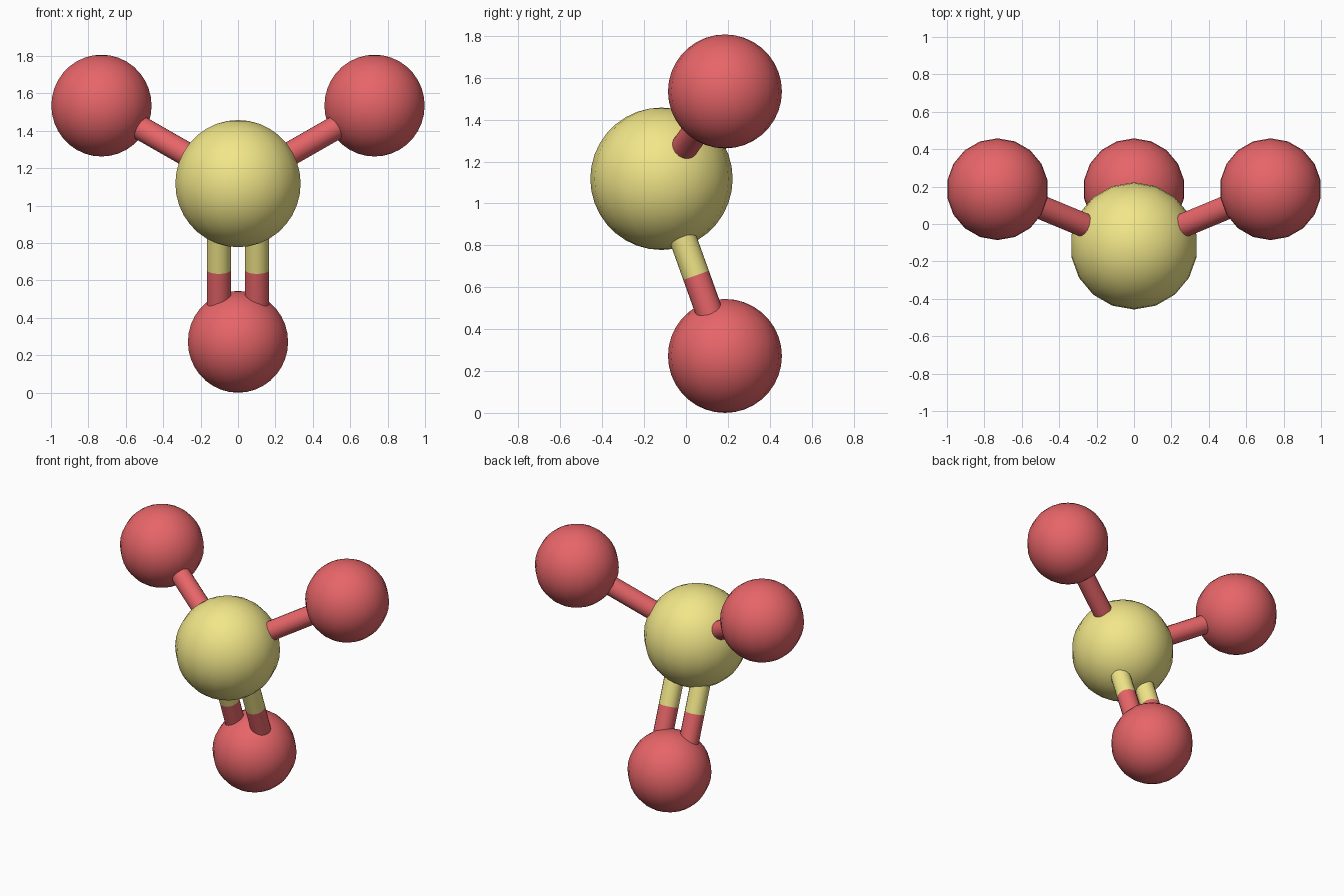
import bpy
from mathutils import Vector

if "Cube" in bpy.data.objects:
    bpy.data.objects.remove(bpy.data.objects["Cube"])


def material(name, color):
    m = bpy.data.materials.new(name)
    m.diffuse_color = color
    m.use_nodes = True
    m.node_tree.nodes["Principled BSDF"].inputs["Base Color"].default_value = m.diffuse_color
    return m


RED = material("red", (0.80, 0.13, 0.14, 1))
YELLOW = material("yellow", (0.88, 0.79, 0.25, 1))


def finish(name, mat, smooth):
    ob = bpy.context.object
    ob.name = name
    ob.data.materials.append(mat)
    if smooth:
        bpy.ops.object.shade_smooth()
    else:
        bpy.ops.object.shade_smooth_by_angle()
    return ob


def atom(name, center, radius, mat):
    bpy.ops.mesh.primitive_uv_sphere_add(segments=18, ring_count=18,
                                         radius=radius, location=center)
    return finish(name, mat, True)


def bond(name, a, b, mat, radius=0.065):
    d = b - a
    bpy.ops.mesh.primitive_cylinder_add(
        vertices=18, radius=radius, depth=d.length, location=(a + b) / 2,
        rotation=d.to_track_quat('Z', 'Y').to_euler())
    return finish(name, mat, False)


# Atoms
center = Vector((0, -0.117, 1.118))
lower = Vector((0, 0.186, 0.272))
atom("central_atom", center, 0.34, YELLOW)
atom("lower_atom", lower, 0.272, RED)

for side, s in (("left", -1), ("right", 1)):
    # Upper atoms with single bonds
    upper = Vector((s * 0.73, 0.186, 1.535))
    atom(f"{side}_upper_atom", upper, 0.272, RED)
    bond(f"{side}_single_bond", center, upper, RED)

    # Double bond, split into two colours
    off = Vector((s * 0.102, 0, 0))
    middle = center.lerp(lower, 0.545)
    bond(f"{side}_double_bond_top", center + off, middle + off, YELLOW)
    bond(f"{side}_double_bond_bottom", middle + off, lower + off, RED)
